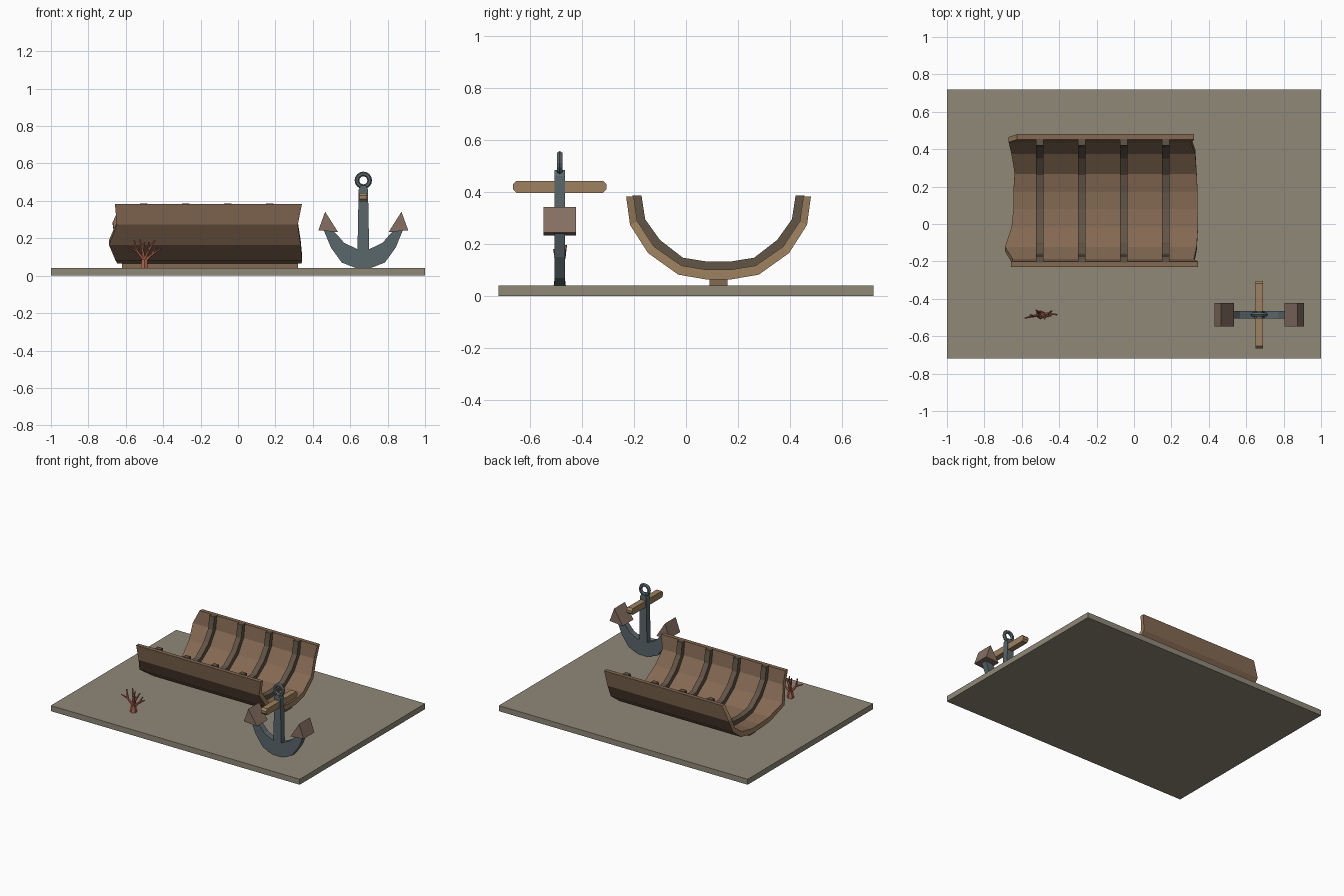
import bpy, bmesh, math
from mathutils import Vector

if "Cube" in bpy.data.objects:
    bpy.data.objects.remove(bpy.data.objects["Cube"])


def material(name, rgb):
    m = bpy.data.materials.new(name)
    m.diffuse_color = (*rgb, 1)
    m.use_nodes = True
    m.node_tree.nodes["Principled BSDF"].inputs["Base Color"].default_value = m.diffuse_color
    return m


SAND = material("sand", (0.28, 0.25, 0.19))
WOOD = material("weathered_wood", (0.23, 0.14, 0.085))
TAN = material("cut_wood", (0.34, 0.22, 0.115))
RIB = material("dark_wood", (0.12, 0.09, 0.06))
IRON = material("iron", (0.10, 0.135, 0.145))
RUST = material("rusty_iron", (0.24, 0.16, 0.125))
CORAL = material("coral", (0.42, 0.13, 0.08))


def finish(bm, name, *mats):
    bmesh.ops.recalc_face_normals(bm, faces=bm.faces)
    me = bpy.data.meshes.new(name)
    bm.to_mesh(me)
    bm.free()
    for m in mats:
        me.materials.append(m)
    ob = bpy.data.objects.new(name, me)
    bpy.context.collection.objects.link(ob)
    return ob


def box(name, lo, hi, mat):
    bm = bmesh.new()
    bmesh.ops.create_cube(bm, size=1)
    for v in bm.verts:
        v.co = [l + (c + 0.5) * (h - l) for c, l, h in zip(v.co, lo, hi)]
    return finish(bm, name, mat)


def prism(name, pts, y, depth, mat):
    """Extrude an xz profile along y, centred on y."""
    bm = bmesh.new()
    f = bm.faces.new([bm.verts.new((px, y - depth / 2, pz)) for px, pz in pts])
    out = bmesh.ops.extrude_face_region(bm, geom=[f])["geom"]
    bmesh.ops.translate(bm, vec=(0, depth, 0),
                        verts=[g for g in out if isinstance(g, bmesh.types.BMVert)])
    return finish(bm, name, mat)


def shell(name, outer, inner, left, right, mats):
    """Curved trough: half profiles (offset, z) mirrored about the keel line."""
    def full(p):
        return [(-o, z) for o, z in p] + [(o, z) for o, z in reversed(p)]
    bm = bmesh.new()
    rings = []
    for (oy, oz), (iy, iz), l, r in zip(full(outer), full(inner), left, right):
        rings.append([bm.verts.new(c) for c in (
            (l, KEEL_Y + oy, oz), (r, KEEL_Y + oy, oz),
            (r, KEEL_Y + iy, iz), (l, KEEL_Y + iy, iz))])
    for a, b in zip(rings, rings[1:]):
        for i in range(4):
            j = (i + 1) % 4
            f = bm.faces.new((a[i], a[j], b[j], b[i]))
            f.material_index = (i % 2) * (len(mats) - 1)
    bm.faces.new(rings[0])
    bm.faces.new(rings[-1])
    return finish(bm, name, *mats)


# sea bed
box("sea_bed", (-1, -0.72, 0), (1, 0.72, 0.04), SAND)

# hull section with broken ends
KEEL_Y = 0.125
outer = [(0.355, 0.383), (0.34, 0.273), (0.271, 0.165), (0.155, 0.082), (0.05, 0.064)]
inner = [(0.326, 0.383), (0.312, 0.287), (0.248, 0.19), (0.143, 0.117), (0.046, 0.101)]
ribin = [(0.296, 0.386), (0.282, 0.295), (0.225, 0.215), (0.137, 0.147), (0.044, 0.132)]
ribout = [(o + 0.004, z) for o, z in inner]
ribout[0] = (0.33, 0.386)
left = [-0.658, -0.648, -0.69, -0.655, -0.645, -0.645, -0.638, -0.655, -0.67, -0.625]
right = [0.342, 0.32, 0.335, 0.342, 0.34, 0.34, 0.335, 0.328, 0.305, 0.322]
shell("hull_planking", outer, inner, left, right, (WOOD, TAN))
box("keel", (-0.62, 0.09, 0.03), (0.32, 0.16, 0.08), WOOD)

# ribs
for i in range(4):
    x = -0.505 + 0.225 * i
    shell(f"rib_{i + 1}", ribout, ribin, [x - 0.02] * 10, [x + 0.02] * 10, (RIB,))

# anchor: shank, mirrored arms and flukes
AX, AY = 0.67, -0.485
prism("anchor_shank", [(AX + a, z) for a, z in (
    (-0.032, 0.1), (0.032, 0.1), (0.025, 0.46), (0.014, 0.483),
    (-0.014, 0.483), (-0.025, 0.46))], AY, 0.042, IRON)
half = [(0.036, 0.04), (0.115, 0.07), (0.173, 0.15), (0.21, 0.24),
        (0.17, 0.25), (0.135, 0.213), (0.103, 0.176), (0.032, 0.142)]
prism("anchor_arms", [(AX + a, z) for a, z in half]
      + [(AX - a, z) for a, z in reversed(half)], AY, 0.042, IRON)
for side, s in (("left", -1), ("right", 1)):
    prism(f"anchor_fluke_{side}", [(AX + s * a, z) for a, z in (
        (0.204, 0.342), (0.24, 0.243), (0.135, 0.233))], AY, 0.124, RUST)

# anchor ring
bpy.ops.mesh.primitive_torus_add(location=(AX, AY, 0.51), rotation=(math.pi / 2, 0, 0),
                                 major_segments=16, minor_segments=6,
                                 major_radius=0.034, minor_radius=0.0125)
ring = bpy.context.object
ring.name = "anchor_ring"
ring.data.materials.append(IRON)

# anchor stock with chamfered ends
stock = box("anchor_stock", (AX - 0.021, AY - 0.18, 0.396), (AX + 0.021, AY + 0.18, 0.442), TAN)
bm = bmesh.new()
bm.from_mesh(stock.data)
ends = [e for e in bm.edges
        if abs(e.verts[0].co.y - e.verts[1].co.y) < 0.01 and abs(e.verts[0].co.z - e.verts[1].co.z) < 0.01]
bmesh.ops.bevel(bm, geom=ends, offset=0.014, segments=1, affect='EDGES')
bm.to_mesh(stock.data)
bm.free()

# coral: tapered twigs around a stub
C = Vector((-0.5, -0.485, 0))
bm = bmesh.new()


def twig(a, b, r1, r2):
    a, b = Vector(a), Vector(b)
    d = b - a
    mat = d.to_track_quat('Z', 'Y').to_matrix().to_4x4()
    mat.translation = C + (a + b) / 2
    bmesh.ops.create_cone(bm, cap_ends=True, segments=6, radius1=r1, radius2=r2,
                          depth=d.length, matrix=mat)


twig((0, 0, 0.035), (0, 0, 0.088), 0.024, 0.017)
branches = [((-0.04, -0.008, 0.13), (-0.085, -0.018, 0.15), (-0.055, 0.0, 0.19)),
            ((-0.012, 0.014, 0.14), (-0.025, 0.024, 0.195), (0.002, 0.018, 0.18)),
            ((0.022, -0.01, 0.135), (0.022, -0.022, 0.18), (0.056, -0.005, 0.19)),
            ((0.042, 0.006, 0.115), (0.088, 0.0, 0.145), (0.06, 0.02, 0.155))]
for mid, *tips in branches:
    twig((0, 0, 0.08), mid, 0.01, 0.007)
    for tip in tips:
        twig(mid, tip, 0.007, 0.004)
finish(bm, "coral", CORAL)
